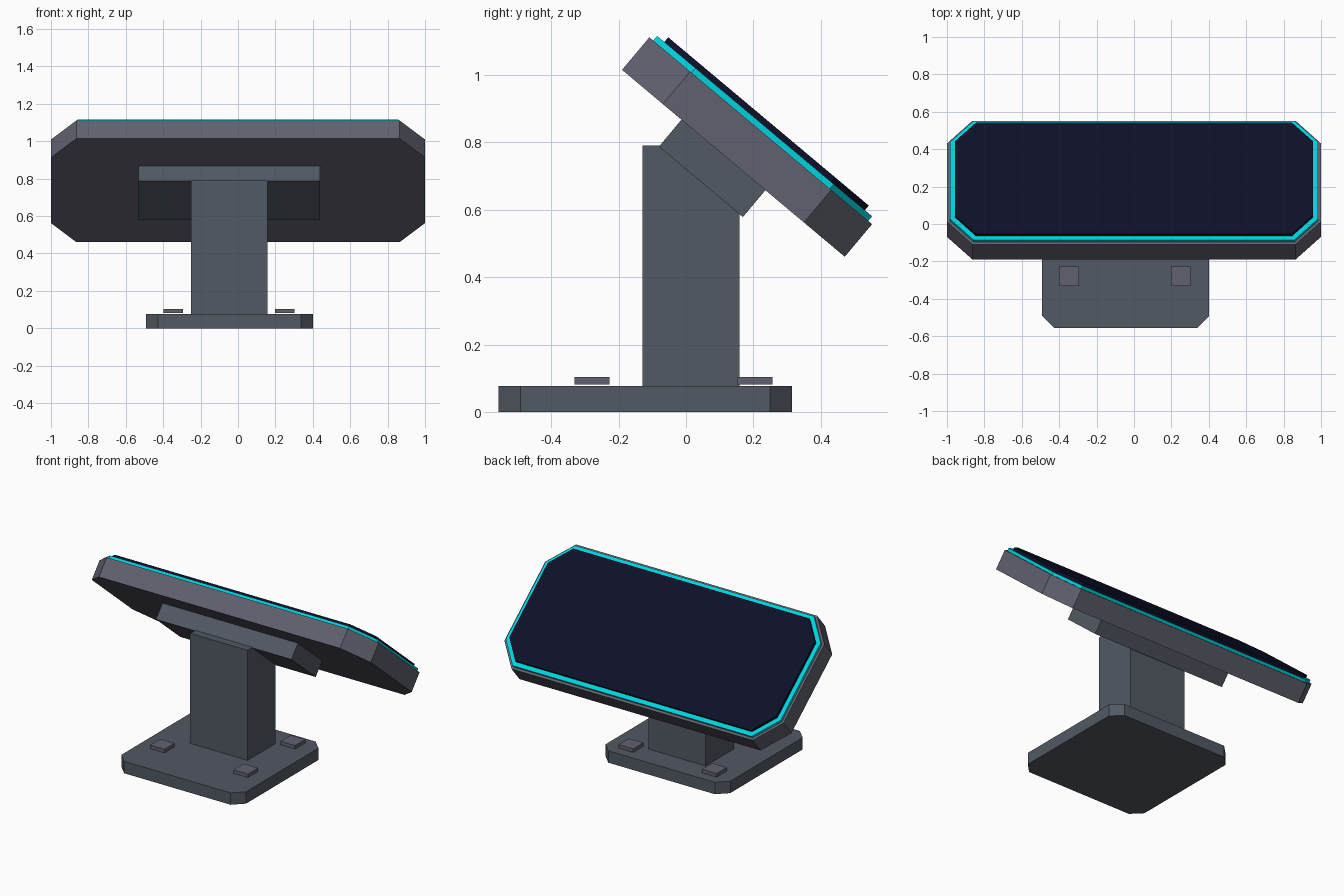
import bpy
from math import radians
from mathutils import Matrix

if "Cube" in bpy.data.objects:
    bpy.data.objects.remove(bpy.data.objects["Cube"])


def material(name, r, g, b):
    m = bpy.data.materials.new(name)
    m.diffuse_color = (r, g, b, 1)
    m.use_nodes = True
    m.node_tree.nodes["Principled BSDF"].inputs["Base Color"].default_value = m.diffuse_color
    return m


METAL = material("dark_metal", 0.085, 0.1, 0.125)
CASING = material("casing_grey", 0.12, 0.12, 0.16)
GLOW = material("cyan_trim", 0.0, 0.65, 0.72)
GLASS = material("screen_glass", 0.004, 0.005, 0.022)


def slab(name, mat, x, y, z, cx=0.0, cy=0.0, frame=Matrix()):
    """Extruded rectangle over ranges x, y, z; cx, cy cut the four corners."""
    (x0, x1), (y0, y1), (z0, z1) = x, y, z
    if cx:
        outline = [(x0 + cx, y0), (x1 - cx, y0), (x1, y0 + cy), (x1, y1 - cy),
                   (x1 - cx, y1), (x0 + cx, y1), (x0, y1 - cy), (x0, y0 + cy)]
    else:
        outline = [(x0, y0), (x1, y0), (x1, y1), (x0, y1)]
    n = len(outline)
    verts = [(px, py, h) for h in (z0, z1) for px, py in outline]
    faces = [tuple(reversed(range(n))), tuple(range(n, 2 * n))]
    faces += [(i, (i + 1) % n, (i + 1) % n + n, i + n) for i in range(n)]
    mesh = bpy.data.meshes.new(name)
    mesh.from_pydata(verts, [], faces)
    mesh.materials.append(mat)
    obj = bpy.data.objects.new(name, mesh)
    obj.matrix_world = frame
    bpy.context.collection.objects.link(obj)
    return obj


# Foot plate and upright post
slab("base_plate", METAL, (-0.492, 0.402), (-0.556, 0.314), (0, 0.077), 0.065, 0.065)
slab("post", METAL, (-0.252, 0.159), (-0.129, 0.159), (0.077, 0.79))

# Four square bolt heads on the foot plate
for i, bx in enumerate((-0.347, 0.251)):
    for j, by in enumerate((-0.279, 0.204)):
        slab(f"bolt_{i}{j}", CASING, (bx - 0.052, bx + 0.052),
             (by - 0.052, by + 0.052), (0.081, 0.104))

# Tilted head: local y runs down the slope, local z is the screen normal
tilt = Matrix.Translation((0, 0.2215, 0.834)) @ Matrix.Rotation(radians(-40), 4, 'X')
slab("mount_bracket", METAL, (-0.532, 0.439), (-0.201, 0.124), (-0.23, -0.126), frame=tilt)

# Casing, glowing trim and screen: the same octagon, inset step by step
layers = (("casing", CASING, 0.0, -0.126, 0.0),
          ("trim", GLOW, 0.015, 0.0, 0.018),
          ("screen", GLASS, 0.043, 0.018, 0.036))
for name, mat, d, z0, z1 in layers:
    slab(name, mat, (-1 + d, 1 - d), (-0.431 + d, 0.431 - d), (z0, z1),
         0.136 - 0.55 * d, 0.158 - 0.64 * d, tilt)
